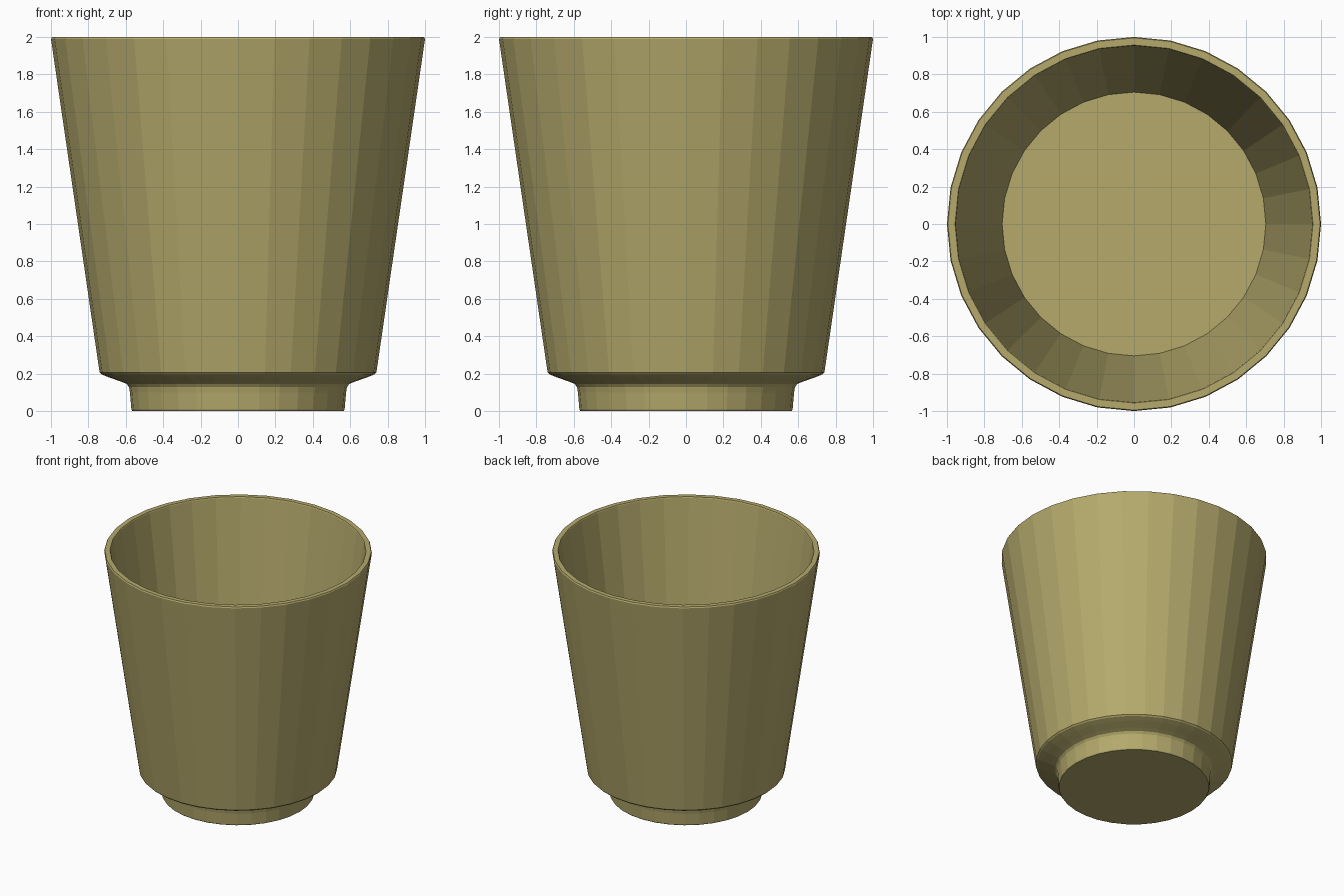
import bpy, bmesh, math

if "Cube" in bpy.data.objects:
    bpy.data.objects.remove(bpy.data.objects["Cube"])

SIDES = 32

clay = bpy.data.materials.new("olive_tan")
clay.diffuse_color = (0.46, 0.40, 0.15, 1)
clay.use_nodes = True
clay.node_tree.nodes["Principled BSDF"].inputs["Base Color"].default_value = clay.diffuse_color

# Closed cup profile (radius, height): foot, flared shoulder, wall, rim, inside
profile = [(0.565, 0.0), (0.57, 0.008), (0.578, 0.10), (0.583, 0.128), (0.595, 0.145),
           (0.625, 0.157), (0.69, 0.18), (0.73, 0.196), (0.74, 0.206),
           (0.998, 1.99), (0.995, 2.0), (0.957, 2.0), (0.953, 1.992), (0.705, 0.24)]

bm = bmesh.new()
rings = []
for r, z in profile:
    rings.append([bm.verts.new((r * math.cos(2 * math.pi * i / SIDES),
                                r * math.sin(2 * math.pi * i / SIDES), z))
                  for i in range(SIDES)])
for a, b in zip(rings, rings[1:]):
    for i in range(SIDES):
        j = (i + 1) % SIDES
        bm.faces.new((a[i], a[j], b[j], b[i]))

# Flat underside and inner floor
bm.faces.new(rings[0][::-1])
bm.faces.new(rings[-1])
bmesh.ops.recalc_face_normals(bm, faces=bm.faces)
for v in bm.verts:
    if abs(v.co.z - 1.99) < 0.001:
        v.co.x *= 1.0 / 0.998
        v.co.y *= 1.0 / 0.998

mesh = bpy.data.meshes.new("cup")
bm.to_mesh(mesh)
bm.free()
mesh.materials.append(clay)
cup = bpy.data.objects.new("cup", mesh)
bpy.context.collection.objects.link(cup)
